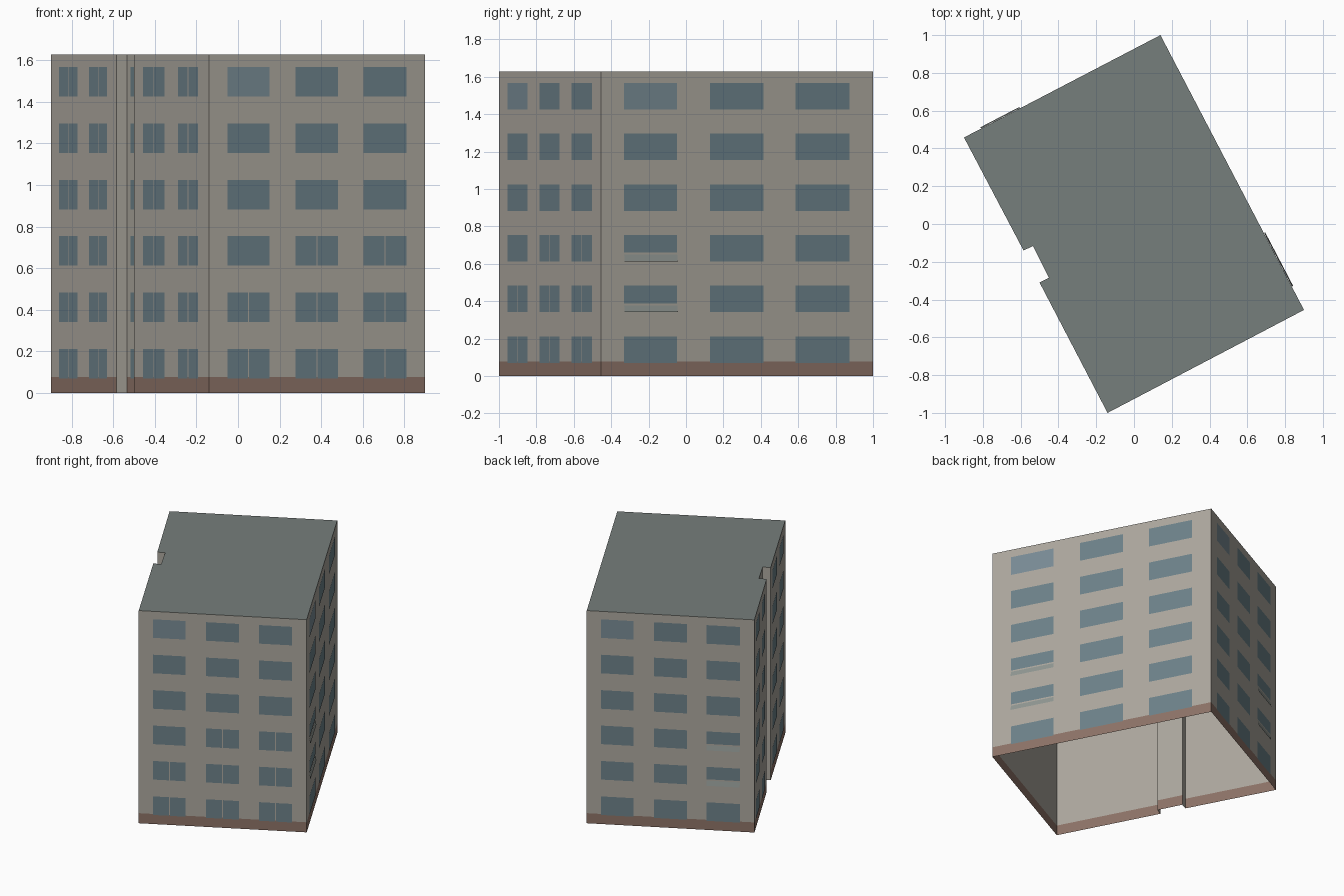
import bpy
from mathutils import Vector

if "Cube" in bpy.data.objects:
    bpy.data.objects.remove(bpy.data.objects["Cube"])

HEIGHT, BASE_H, FLOOR, FLOORS = 1.627, 0.077, 0.271, 6
SILL, WIN_H, OFFSET, GAP = 0.07, 0.142, 0.0015, 0.006

# Footprint, counter-clockwise, with the notch in the left side
A, B, C, D = [Vector(p) for p in ((-0.14, -1), (0.9, -0.455), (0.14, 1), (-0.9, 0.458))]
N1, N2, N3, N4 = [Vector(p) for p in ((-0.585, -0.14), (-0.535, -0.117),
                                      (-0.45, -0.285), (-0.5, -0.31))]
outline = [A, B, C, D, N1, N2, N3, N4]
edges = list(zip(outline, outline[1:] + outline[:1]))


def material(name, rgb):
    m = bpy.data.materials.new(name)
    m.diffuse_color = (*rgb, 1)
    m.use_nodes = True
    m.node_tree.nodes["Principled BSDF"].inputs["Base Color"].default_value = m.diffuse_color
    return m


def build(name, faces, mat):
    """Make one object from a list of faces, each a list of points."""
    verts, polys = [], []
    for f in faces:
        polys.append(range(len(verts), len(verts) + len(f)))
        verts += f
    mesh = bpy.data.meshes.new(name)
    mesh.from_pydata(verts, [], [list(p) for p in polys])
    mesh.materials.append(mat)
    obj = bpy.data.objects.new(name, mesh)
    bpy.context.collection.objects.link(obj)
    return obj


def patch(p, q, f0, f1, z0, z1, out0=0, out1=0):
    """Rectangle on wall p-q; out0 / out1 push its bottom / top edge outwards."""
    d = q - p
    n = Vector((d.y, -d.x)).normalized()
    a, b = p + d * f0, p + d * f1
    return [(*(a + n * out0), z0), (*(b + n * out0), z0),
            (*(b + n * out1), z1), (*(a + n * out1), z1)]


wall_mat = material("plaster", (0.41, 0.385, 0.34))
base_mat = material("brick", (0.265, 0.17, 0.135))
roof_mat = material("roofing", (0.18, 0.21, 0.20))
glass_mat = material("glass", (0.15, 0.22, 0.25))
pale_mat = material("pale_glass", (0.19, 0.26, 0.30))
vent_mat = material("vent", (0.28, 0.31, 0.29))

# Shell: open underneath, brick band on all walls but the short notch returns
plain = [(N1, N2), (N3, N4)]
build("walls", [patch(p, q, 0, 1, 0 if (p, q) in plain else BASE_H, HEIGHT)
                for p, q in edges], wall_mat)
build("base_band", [patch(p, q, 0, 1, 0, BASE_H)
                    for p, q in edges if (p, q) not in plain], base_mat)
build("roof", [[(*p, HEIGHT) for p in outline]], roof_mat)

glass, pale, vents = [], [], []


def window(p, q, f0, f1, z0, z1, split, target):
    """Window pane, optionally two panes with a thin mullion gap."""
    spans = [(f0, f1)]
    if split:
        mid, g = (f0 + f1) / 2, GAP / 2 / (q - p).length
        spans = [(f0, mid - g), (mid + g, f1)]
    for a, b in spans:
        target.append(patch(p, q, a, b, z0, z1, OFFSET, OFFSET))


wide = [(0.085, 0.28), (0.4, 0.597), (0.715, 0.913)]
narrow = [(0.125, 0.413), (0.59, 0.86)]
for row in range(FLOORS):
    z0 = SILL + row * FLOOR
    z1 = z0 + WIN_H
    # Three wide windows on front, right and back
    for p, q, vent_col in ((A, B, None), (B, C, 0), (C, D, 2)):
        for col, (f0, f1) in enumerate(wide):
            split = p is A and (row < 2 or (row == 2 and col > 0))
            low = z0
            if col == vent_col and row in (1, 2):
                # Tilted vent panel below a shortened pane
                low = z0 + 0.047
                vents.append(patch(p, q, f0, f1, z0, z0 + 0.037, 0.008, OFFSET))
            window(p, q, f0, f1, low, z1, split,
                   pale if row == 5 and col == 0 else glass)
    # Pairs of split windows either side of the notch, one inside it
    for p, q in ((D, N1), (N4, A)):
        for f0, f1 in narrow:
            window(p, q, f0, f1, z0, z1, True, glass)
    window(N2, N3, 0.235, 0.765, z0, z1, False, glass)

build("windows", glass, glass_mat)
build("top_corner_windows", pale, pale_mat)
build("vent_panels", vents, vent_mat)
